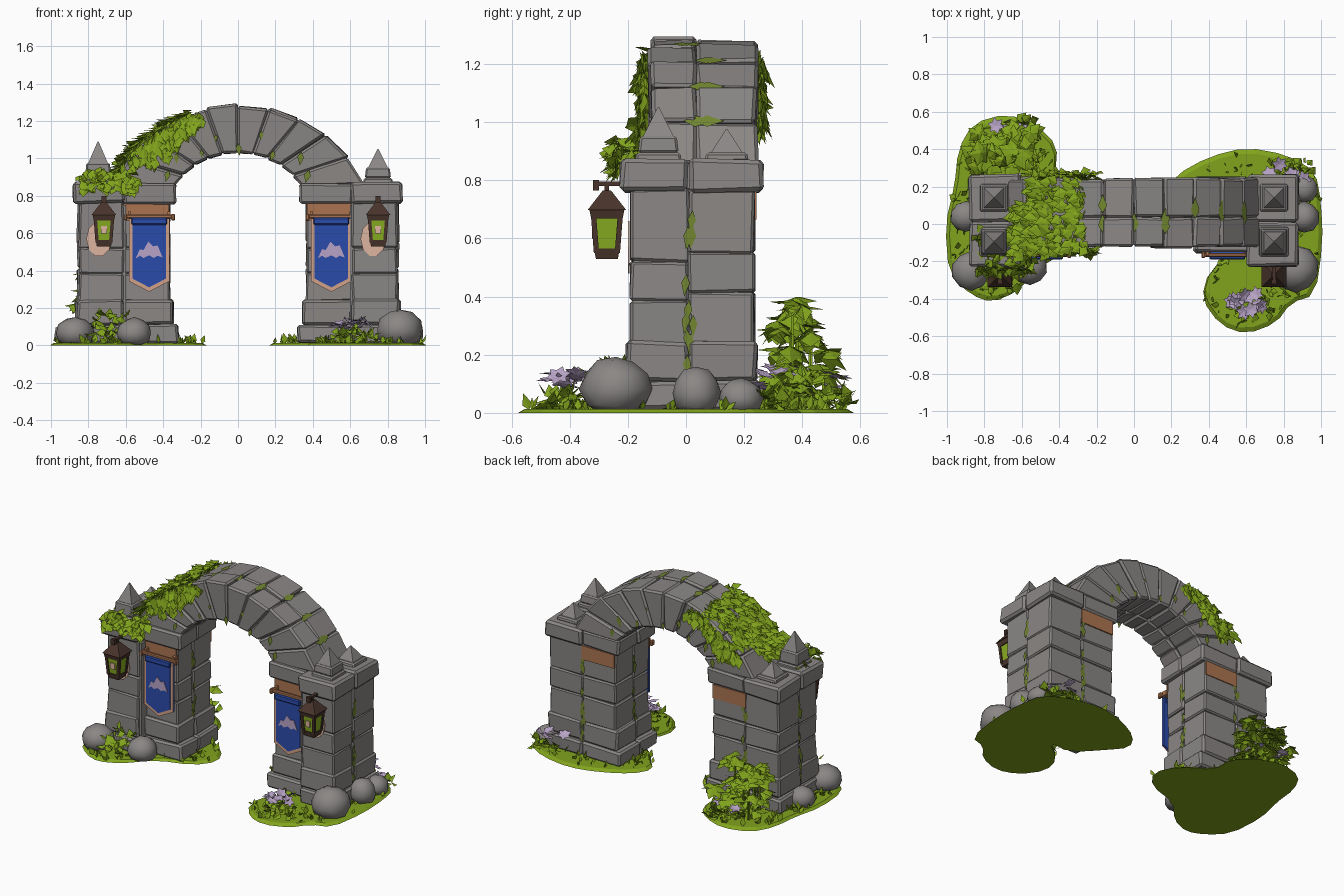
import bpy, bmesh, math, random
from mathutils import Vector as V

random.seed(4)
if "Cube" in bpy.data.objects:
    bpy.data.objects.remove(bpy.data.objects["Cube"])


def paint(name, r, g, b):
    m = bpy.data.materials.new(name)
    m.use_nodes = True
    m.diffuse_color = (r, g, b, 1)
    bsdf = m.node_tree.nodes["Principled BSDF"]
    bsdf.inputs["Base Color"].default_value = (r, g, b, 1)
    bsdf.inputs["Roughness"].default_value = .9
    return m


STONE = paint("grey stone", .255, .242, .235)
LEAF = paint("leaf green", .22, .37, .012)
MOSS = paint("moss", .17, .24, .03)
COPPER = paint("copper", .41, .175, .08)
PEACH = paint("peach", .64, .36, .25)
GLOW = paint("warm glow", .74, .46, .35)
BLUE = paint("banner blue", .023, .07, .4)
BROWN = paint("dark brown", .065, .034, .024)
LILAC = paint("lilac", .48, .37, .57)
GLASS = paint("lantern green", .25, .42, .015)
rnd = random.uniform


def finish(bm, name, mat):
    me = bpy.data.meshes.new(name)
    bm.to_mesh(me)
    bm.free()
    me.materials.append(mat)
    ob = bpy.data.objects.new(name, me)
    bpy.context.collection.objects.link(ob)
    return ob


def solid(bm, place, jitter=0.0, bevel=0.0):
    """Six-sided solid; place(u, v, w) maps unit cube corners to space."""
    vs = bmesh.ops.create_cube(bm, size=1)["verts"]
    for v in vs:
        v.co = V(place(*(v.co + V((.5, .5, .5))))) + V([rnd(-jitter, jitter) for _ in "xyz"])
    edges = list({e for v in vs for e in v.link_edges})
    faces = list({f for v in vs for f in v.link_faces})
    bmesh.ops.recalc_face_normals(bm, faces=faces)
    if bevel:
        bmesh.ops.bevel(bm, geom=edges, offset=bevel, segments=1, profile=.5, affect='EDGES')


def box(bm, xs, ys, zs, jitter=0.0, bevel=0.0):
    mix = lambda r, t: r[0] + (r[1] - r[0]) * t
    solid(bm, lambda u, v, w: (mix(xs, u), mix(ys, v), mix(zs, w)), jitter, bevel)


def frustum(bm, c, r0, r1, z0, z1, bevel=0.0):
    def place(u, v, w):
        r = r0 + (r1 - r0) * w
        return c[0] + (2 * u - 1) * r, c[1] + (2 * v - 1) * r, z0 + (z1 - z0) * w
    solid(bm, place, 0, bevel)


def leaf(bm, p, d, n, size, fold=.15, width=.4):
    """Folded pointed leaf from p along d, facing n, kept above the ground."""
    d = d.normalized()
    s = d.cross(n).normalized() * size * width
    drop = n * size * fold
    corners = (p, p + d * size * .4 + s - drop, p + d * size - drop, p + d * size * .4 - s - drop)
    a, l, t, r = (bm.verts.new((q.x, q.y, max(q.z, .008))) for q in corners)
    bm.faces.new((a, l, t))
    bm.faces.new((a, t, r))


def wobble(k=1.0):
    return V((rnd(-k, k), rnd(-k, k), rnd(-k, k)))


def plate(name, pts, y0, y1, mat):
    """Flat outline in x and z, extruded from y0 to y1."""
    bm = bmesh.new()
    f = bm.faces.new([bm.verts.new((x, y0, z)) for x, z in pts])
    for v in bmesh.ops.extrude_face_region(bm, geom=[f])["geom"]:
        if isinstance(v, bmesh.types.BMVert):
            v.co.y = y1
    bmesh.ops.recalc_face_normals(bm, faces=bm.faces)
    return finish(bm, name, mat)


# Piers, caps, finials, lanterns and banners, once per side
ROWS = (.235, .385, .52, .77)
COLUMNS = (((.61, .85), (-.19, .01)), ((.61, .86), (.01, .235)),
           ((.365, .61), (-.125, .035)), ((.365, .61), (.035, .235)))
for side, s in (("right", -1), ("left", 1)):
    bm = bmesh.new()
    for i, (xs, ys) in enumerate(COLUMNS):
        shift = .03 * (i % 2)
        for z0, z1 in zip(ROWS, ROWS[1:]):
            box(bm, [s * x for x in xs], ys,
                (z0 + shift * (z0 > .3), z1 + shift * (z1 < .7)), .005, .009)
        # Stepped plinth courses
        for z0, z1, g in ((.012, .11, .045), (.11, .245, .02)):
            box(bm, (s * (xs[0] - g * (i > 1)), s * (xs[1] + g * .5 * (i < 2))),
                (ys[0] - g * .7 * (i % 2 == 0), ys[1] + g * .4 * (i % 2)), (z0, z1), .006, .012)
    box(bm, (s * .38, s * .62), (-.115, .225), (.02, .75))
    box(bm, (s * .6, s * .842), (-.18, .226), (.02, .75))
    finish(bm, side + "_pier_stones", STONE)

    bm = bmesh.new()
    box(bm, (s * .605, s * .88), (-.225, .008), (.76, .875), .006, .014)
    box(bm, (s * .605, s * .88), (.012, .265), (.76, .872), .006, .014)
    box(bm, (s * .33, s * .61), (-.15, .04), (.76, .865), .006, .012)
    box(bm, (s * .33, s * .61), (.04, .25), (.76, .865), .006, .012)
    finish(bm, side + "_cap_stones", STONE)

    # Tall stepped finial in front, low one behind
    bm = bmesh.new()
    c, h = (s * .748, -.095), .085 if s < 0 else .045
    frustum(bm, c, .08, .076, .865, .895, .008)
    frustum(bm, c, .07, .063, .895, .925 + h * .6, .008)
    frustum(bm, c, .052, .003, .925 + h * .6, 1.005 + h)
    c = (s * .748, .14)
    frustum(bm, c, .076, .07, .865, .895, .008)
    frustum(bm, c, .054, .003, .895, .975)
    finish(bm, side + "_finials", STONE)

    # Copper bands at the front and back of the inner pier
    bm = bmesh.new()
    for y in (-.132, .239):
        box(bm, (s * .37, s * .615), (y - .004, y + .004), (.665, .758))
    finish(bm, side + "_copper_bands", COPPER)

    # Lantern
    c = (s * .733 + .016, -.272)
    bm = bmesh.new()
    frustum(bm, c, .066, .014, .698, .765)
    frustum(bm, c, .054, .06, .668, .698)
    frustum(bm, c, .038, .044, .53, .565)
    for u in (-1, 1):
        for v in (-1, 1):
            solid(bm, lambda a, b, w, u=u, v=v: (
                c[0] + u * (.036 + .01 * w) + (a - .5) * .018,
                c[1] + v * (.036 + .01 * w) + (b - .5) * .018, .55 + .13 * w))
    box(bm, (c[0] - .009, c[0] + .009), (-.32, -.19), (.78, .795))
    box(bm, (c[0] - .014, c[0] + .014), (-.32, -.3), (.765, .8))
    box(bm, (c[0] - .007, c[0] + .007), (-.28, -.264), (.755, .785))
    finish(bm, side + "_lantern_frame", BROWN)
    bm = bmesh.new()
    frustum(bm, c, .038, .049, .55, .685)
    finish(bm, side + "_lantern_glass", GLASS)
    bm = bmesh.new()
    box(bm, (c[0] - .016, c[0] + .016), (c[1] - .052, c[1] - .041), (.6, .64))
    finish(bm, side + "_lantern_flame", GLOW)
    ring = [(c[0] - .026 + .068 * math.cos(k * math.pi / 5), .57 + .095 * math.sin(k * math.pi / 5))
            for k in range(10)]
    plate(side + "_lantern_halo", ring, -.2, -.194, GLOW)

    # Banner: blue cloth with a trim and blue field on the front
    x, y = s * .487 + .012, -.168
    def flag(w, top, low, tip):
        return [(x - w, top), (x - w, low), (x, tip), (x + w, low), (x + w, top)]
    plate(side + "_banner_cloth", flag(.107, .68, .345, .29), y, y + .012, BLUE)
    plate(side + "_banner_trim", flag(.109, .675, .344, .287), y - .005, y, PEACH)
    plate(side + "_banner_field", flag(.09, .68, .358, .311), y - .009, y - .005, BLUE)
    peaks = [(-.072, .465), (-.05, .515), (-.03, .51), (-.005, .555), (.02, .53), (.045, .535),
             (.072, .47), (.045, .48), (.025, .468), (0, .482), (-.03, .468), (-.05, .48)]
    plate(side + "_banner_emblem", [(x + a, b) for a, b in peaks], y - .013, y - .009, LILAC)
    bm = bmesh.new()
    box(bm, (x - .095, x + .095), (y - .022, y + .017), (.645, .683), 0, .006)
    finish(bm, side + "_banner_fold", BLUE)
    bm = bmesh.new()
    box(bm, (x - .125, x + .125), (y - .009, y + .013), (.678, .7), 0, .005)
    for k in (-1, 1):
        box(bm, (x + k * .128 - .01, x + k * .128 + .01), (y - .014, y + .018), (.668, .704), 0, .005)
        box(bm, (x + k * .106 - .008, x + k * .106 + .008), (y, -.13), (.685, .715))
    finish(bm, side + "_banner_rod", COPPER)


# Arch of wedge stones in two rows
def ring_point(t, w, grow=0.0):
    a, b = math.radians(64) * t, math.radians(55) * t
    inner = V((.42 * math.sin(b), 0, .61 + .42 * math.cos(b)))
    outer = V(((.755 + grow) * math.sin(a), 0, .53 + (.755 + grow) * math.cos(a)))
    return inner.lerp(outer, w)


bm = bmesh.new()
COUNT = 10
for y0, y1 in ((-.125, .035), (.035, .24)):
    for i in range(COUNT):
        grow, push = rnd(-.012, .008), rnd(-.008, .008)
        def wedge(u, v, w):
            p = ring_point(2 * (i + u) / COUNT - 1, w, grow)
            p.y = y0 + (y1 - y0) * v + push * ((y0 < 0) == (v < .5))
            return p
        solid(bm, wedge, .005, .012)
finish(bm, "arch_stones", STONE)

# Moss patches in the joints
bm = bmesh.new()
for i in range(1, COUNT):
    p = ring_point(2 * i / COUNT - 1, rnd(.1, .8))
    for y, n in ((-.134, -1), (.248, 1)):
        leaf(bm, p + V((0, y, 0)), V((rnd(-.3, .3), 0, -1)), V((0, n, 0)), rnd(.04, .08), 0, .25)
    q = ring_point(2 * i / COUNT - 1, 1.006)
    for k in range(2):
        leaf(bm, q + V((0, rnd(-.06, .06), 0)), V((0, 1, 0)), (q - V((0, 0, .53))).normalized(), .1, 0, .25)
for k in range(12):
    z = rnd(.1, .72)
    for sx in (-1, 1):
        leaf(bm, V((sx * .864, rnd(0, .025), z)), V((0, rnd(-.2, .2), -1)), V((sx, 0, 0)), .08, 0, .18)
        leaf(bm, V((sx * .357, rnd(.02, .05), z)), V((0, rnd(-.2, .2), -1)), V((-sx, 0, 0)), .08, 0, .18)
        leaf(bm, V((sx * rnd(.6, .63), .242, z)), V((rnd(-.2, .2), 0, -1)), V((0, 1, 0)), .08, 0, .18)
finish(bm, "moss_patches", MOSS)

# Ivy over the arch shoulder and the cap below it
bm = bmesh.new()
for k in range(430):
    t = rnd(-.88, -.3)
    q = ring_point(t, 1.015 + rnd(0, .035))
    n = (q - V((0, 0, .53))).normalized()
    y = rnd(-.16, .22) if t > -.72 else rnd(-.16, .08)
    leaf(bm, q + V((0, y, 0)), V((-.7, 0, -.5)) + wobble(.6), (n + wobble(.2)).normalized(), rnd(.06, .09))
for y, deep, n in ((-.14, .42, -1), (.25, .4, 1)):
    for k in range(150):
        t = rnd(-.8, -.25)
        q = ring_point(t, 1.0 - deep * random.random() * min(1, -t * 1.6))
        leaf(bm, q + V((0, y + rnd(0, .02) * n, 0)), V((0, n * .1, -1)) + wobble(.5),
             (V((0, n, .5)) + wobble(.5)).normalized(), rnd(.05, .08))
for k in range(150):
    x = rnd(-.84, -.56)
    on_top = k % 2
    p = V((x, rnd(-.21, -.05), .88 + rnd(0, .04))) if on_top else V((x, rnd(-.25, -.23), rnd(.84, .95)))
    n = V((0, -.3, 1)) if on_top else V((0, -1, .5))
    leaf(bm, p, V((0, -.3, -.5 + .4 * on_top)) + wobble(.6), (n + wobble(.4)).normalized(), rnd(.05, .08))
finish(bm, "ivy", LEAF)

# Grass mats
OUTLINES = {
    "right": [(-.42, .27), (-.41, .42), (-.52, .53), (-.68, .59), (-.86, .54), (-.94, .4),
              (-.96, .2), (-1.01, 0), (-.99, -.27), (-.87, -.38), (-.76, -.42), (-.62, -.36),
              (-.48, -.2), (-.25, -.13), (-.15, 0), (-.22, .15)],
    "left": [(.15, .14), (.25, .02), (.4, -.14), (.57, -.12), (.4, -.25), (.36, -.4), (.46, -.54),
             (.6, -.59), (.76, -.53), (.84, -.42), (.97, -.38), (1.01, -.1), (1, .12), (.97, .28),
             (.82, .37), (.6, .41), (.4, .36), (.22, .26)]}
tufts = bmesh.new()
for side, pts in OUTLINES.items():
    pts = [V((x, y, 0)) for x, y in pts]
    pts = [a.lerp(b, t) for a, b in zip(pts, pts[1:] + pts[:1]) for t in (.25, .75)]
    mid = sum(pts, V()) / len(pts)
    bm = bmesh.new()
    f = bm.faces.new([bm.verts.new(p) for p in pts])
    for g in bmesh.ops.extrude_face_region(bm, geom=[f])["geom"]:
        if isinstance(g, bmesh.types.BMVert):
            g.co = g.co.lerp(mid, .05) + V((0, 0, .014))
    bmesh.ops.recalc_face_normals(bm, faces=bm.faces)
    finish(bm, side + "_grass_mat", LEAF)
    for k in range(130):
        p = random.choice(pts).lerp(mid, rnd(.05, .3)) + V((rnd(-.02, .02), rnd(-.02, .02), .01))
        leaf(tufts, p, V((0, 0, 1)) + wobble(.7), V((rnd(-1, 1), rnd(-1, 1), .6)).normalized(), rnd(.03, .065), .05, .3)
finish(tufts, "grass_tufts", LEAF)

# Rocks
for i, (x, y, r, h) in enumerate(((-.87, -.25, .105, .155), (-.555, -.23, .095, .15), (-.9, .04, .085, .13),
                                  (.865, -.24, .125, .195), (.91, .035, .085, .16), (.91, .19, .075, .12))):
    bm = bmesh.new()
    bmesh.ops.create_icosphere(bm, subdivisions=2, radius=1)
    for v in bm.verts:
        c = v.co * rnd(.95, 1.04)
        v.co = (x + c.x * r, y + c.y * r, max(.005, h * (.42 + .58 * c.z)))
    ob = finish(bm, "rock_%d" % (i + 1), STONE)
    ob.data.shade_smooth()

# Leafy bush behind the right pier
bm = bmesh.new()
for k in range(42):
    z = rnd(.07, .41)
    c = V((rnd(-.86, -.54), rnd(.3, .5 - .1 * (z > .3)), z))
    for j in range(7):
        a = j * math.tau / 7 + rnd(-.3, .3)
        d = V((math.cos(a), math.sin(a), rnd(-1.2, .2)))
        leaf(bm, c, d, (V((0, 0, 1)) + d * .5 + wobble(.3)).normalized(), rnd(.065, .1))
    if k % 3 == 0:
        box(bm, (c.x - .004, c.x + .004), (c.y - .004, c.y + .004), (.01, c.z))
finish(bm, "bush", LEAF)

# Low plants with flowers
low, petals = bmesh.new(), bmesh.new()
for cx, cy, tall, flowers in ((.62, -.41, .07, 11), (-.62, .34, .07, 4), (-.63, .5, .07, 3),
                              (.83, .29, .06, 5), (-.72, -.28, .16, 0)):
    for k in range(45):
        p = V((cx + rnd(-.11, .11), cy + rnd(-.07, .06), rnd(.02, tall)))
        leaf(low, p, V((0, 0, .5)) + wobble(.8), V((rnd(-.4, .4), rnd(-.6, .2), 1)).normalized(), rnd(.04, .075))
    for k in range(flowers):
        c = V((cx + rnd(-.11, .13), cy + rnd(-.07, .05), rnd(.08, .15)))
        n = (V((0, -.2 if cy < 0 else .2, 1)) + wobble(.6)).normalized()
        e = n.orthogonal().normalized()
        for j in range(6):
            a = j * math.tau / 6
            leaf(petals, c, e * math.cos(a) + n.cross(e) * math.sin(a), n, .046, -.15)
finish(low, "low_plants", LEAF)
finish(petals, "flowers", LILAC)
